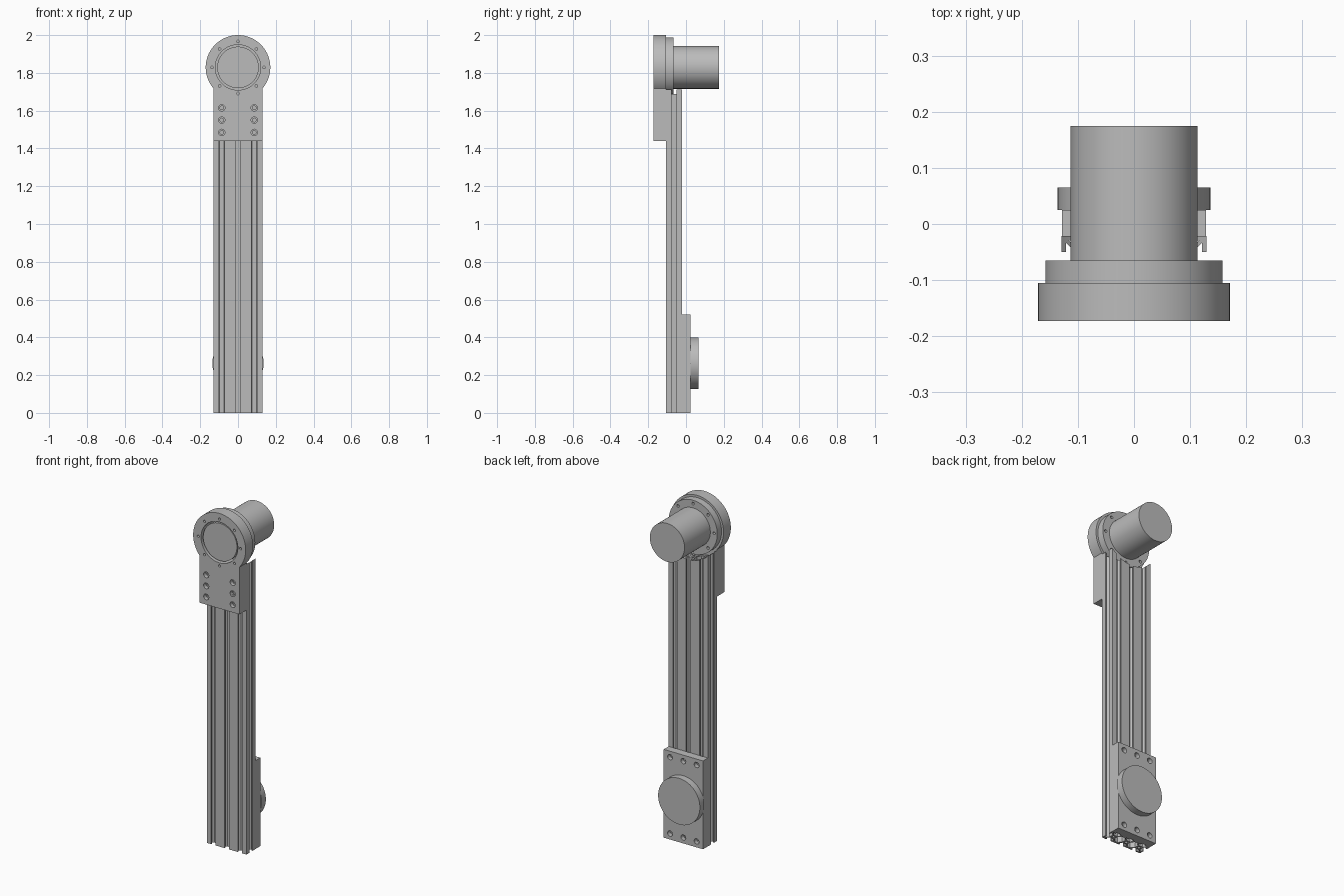
import bpy
import bmesh
from math import cos, sin, pi, radians
from mathutils import Vector

cube = bpy.data.objects.get("Cube")
if cube:
    bpy.data.objects.remove(cube, do_unlink=True)

metal = bpy.data.materials.new("grey_metal")
metal.use_nodes = True
GREY = (0.5, 0.5, 0.5, 1)
metal.diffuse_color = GREY
metal.node_tree.nodes["Principled BSDF"].inputs["Base Color"].default_value = GREY

HUB_Z = 1.829      # height of the motor axis
PITCH = 0.0867     # spacing of the rail cells
RAIL_Y = -0.0635   # middle of the rail
HALF = 0.0425      # half of a rail cell


def circle(r, cx=0, cz=0, n=64):
    return [(cx + r * cos(2 * pi * i / n), cz + r * sin(2 * pi * i / n)) for i in range(n)]


def prism(name, outlines, lo, hi, axis="Y"):
    """Extrude closed outlines along Y (points are x, z) or Z (points are x, y)."""
    bm = bmesh.new()
    for pts in outlines:
        place = (lambda a, b: (a, lo, b)) if axis == "Y" else (lambda a, b: (a, b, lo))
        face = bm.faces.new([bm.verts.new(place(a, b)) for a, b in pts])
        out = bmesh.ops.extrude_face_region(bm, geom=[face], use_keep_orig=True)
        moved = [v for v in out["geom"] if isinstance(v, bmesh.types.BMVert)]
        shift = Vector((0, hi - lo, 0)) if axis == "Y" else Vector((0, 0, hi - lo))
        bmesh.ops.translate(bm, verts=moved, vec=shift)
    bmesh.ops.recalc_face_normals(bm, faces=bm.faces)
    mesh = bpy.data.meshes.new(name)
    bm.to_mesh(mesh)
    bm.free()
    mesh.materials.append(metal)
    obj = bpy.data.objects.new(name, mesh)
    bpy.context.collection.objects.link(obj)
    return obj


def activate(obj):
    bpy.ops.object.select_all(action="DESELECT")
    obj.select_set(True)
    bpy.context.view_layer.objects.active = obj


def cut(target, outlines, lo, hi, axis="Y"):
    cutter = prism("cutter", outlines, lo, hi, axis)
    cutter.hide_render = True
    mod = target.modifiers.new("cut", "BOOLEAN")
    mod.operation = "DIFFERENCE"
    mod.solver = "EXACT"
    mod.object = cutter
    activate(target)
    bpy.ops.object.modifier_apply(modifier=mod.name)
    bpy.data.objects.remove(cutter, do_unlink=True)


def holes(centres, r):
    return [circle(r, x, z, 20) for x, z in centres]


bolt_ring = [(0.138 * cos(k * pi / 4), HUB_Z + 0.138 * sin(k * pi / 4)) for k in range(8)]

# Slotted rail: three cells wide, with a T-slot in every outer side
slot = [(-0.014, 0), (-0.014, 0.008), (-0.03, 0.008), (-0.012, 0.026),
        (0.012, 0.026), (0.03, 0.008), (0.014, 0.008), (0.014, 0)]
outline = []
sides = [((0, -1), (1, 0), (-PITCH, 0, PITCH)), ((1, 0), (0, 1), (0,)),
         ((0, 1), (-1, 0), (-PITCH, 0, PITCH)), ((-1, 0), (0, -1), (0,))]
for (nx, ny), (tx, ty), centres in sides:
    reach = PITCH + HALF if nx else HALF
    span = HALF if nx else PITCH + HALF
    outline.append((nx * reach - tx * span, RAIL_Y + ny * reach - ty * span))
    for c in centres:
        for along, depth in slot:
            a, d = c + along, reach - depth
            outline.append((nx * d + tx * a, RAIL_Y + ny * d + ty * a))
rail = prism("slotted_rail", [outline], 0, HUB_Z, "Z")

# Hollows between the cells and core bores
hollow = [(0.009, 0.03), (-0.009, 0.03), (-0.026, 0.012), (-0.026, -0.012),
          (-0.009, -0.03), (0.009, -0.03), (0.026, -0.012), (0.026, 0.012)]
channels = [[(s * PITCH / 2 + x, RAIL_Y + y) for x, y in hollow] for s in (-1, 1)]
channels += [circle(0.008, k * PITCH, RAIL_Y, 16) for k in (-1, 0, 1)]
cut(rail, channels, -0.1, 1.95, "Z")
# Curved clearance around the motor flange
cut(rail, [circle(0.175, 0, HUB_Z, 96)], -0.3, 0.2)

# Front bracket: round head running into a straight plate
start = -0.707
arc = [(0.171 * cos(start + (pi - 2 * start) * i / 72),
        HUB_Z + 0.171 * sin(start + (pi - 2 * start) * i / 72)) for i in range(73)]
bracket = prism("front_bracket", [arc + [(-0.13, 1.44), (0.13, 1.44)]], -0.173, -0.105)
cut(bracket, [circle(0.12, 0, HUB_Z)], -0.3, 0.1)
bolts = [(s * 0.086, z) for s in (-1, 1) for z in (1.485, 1.55, 1.615)]
cut(bracket, holes(bolts, 0.017), -0.2, -0.15)
cut(bracket, holes(bolts, 0.01), -0.2, -0.12)
cut(bracket, holes(bolt_ring, 0.007), -0.2, -0.14)

# Drive unit: output disc, flange and motor
output = prism("output_disc", [circle(0.11, 0, HUB_Z)], -0.167, -0.105)
flange = prism("motor_flange", [circle(0.158, 0, HUB_Z, 96)], -0.105, -0.065)
cut(flange, holes(bolt_ring, 0.008), -0.085, 0)
motor = prism("motor_body", [circle(0.113, 0, HUB_Z, 72)], -0.065, 0.175)

# Rear mounting plate with bolt holes and round boss
plate = prism("rear_plate", [[(-0.128, 0), (0.128, 0), (0.128, 0.52), (-0.128, 0.52)]], -0.021, 0.025)
plate_bolts = [(k * PITCH, z) for k in (-1, 0, 1) for z in (0.035, 0.485)]
cut(plate, holes(plate_bolts, 0.016), 0, 0.1)
cut(plate, holes(plate_bolts, 0.009), -0.015, 0.1)
boss = prism("rear_boss", [circle(0.136, 0, 0.263, 80)], 0.025, 0.065)

for obj in (rail, bracket, output, flange, motor, plate, boss):
    activate(obj)
    bpy.ops.object.shade_smooth_by_angle(angle=radians(30))
